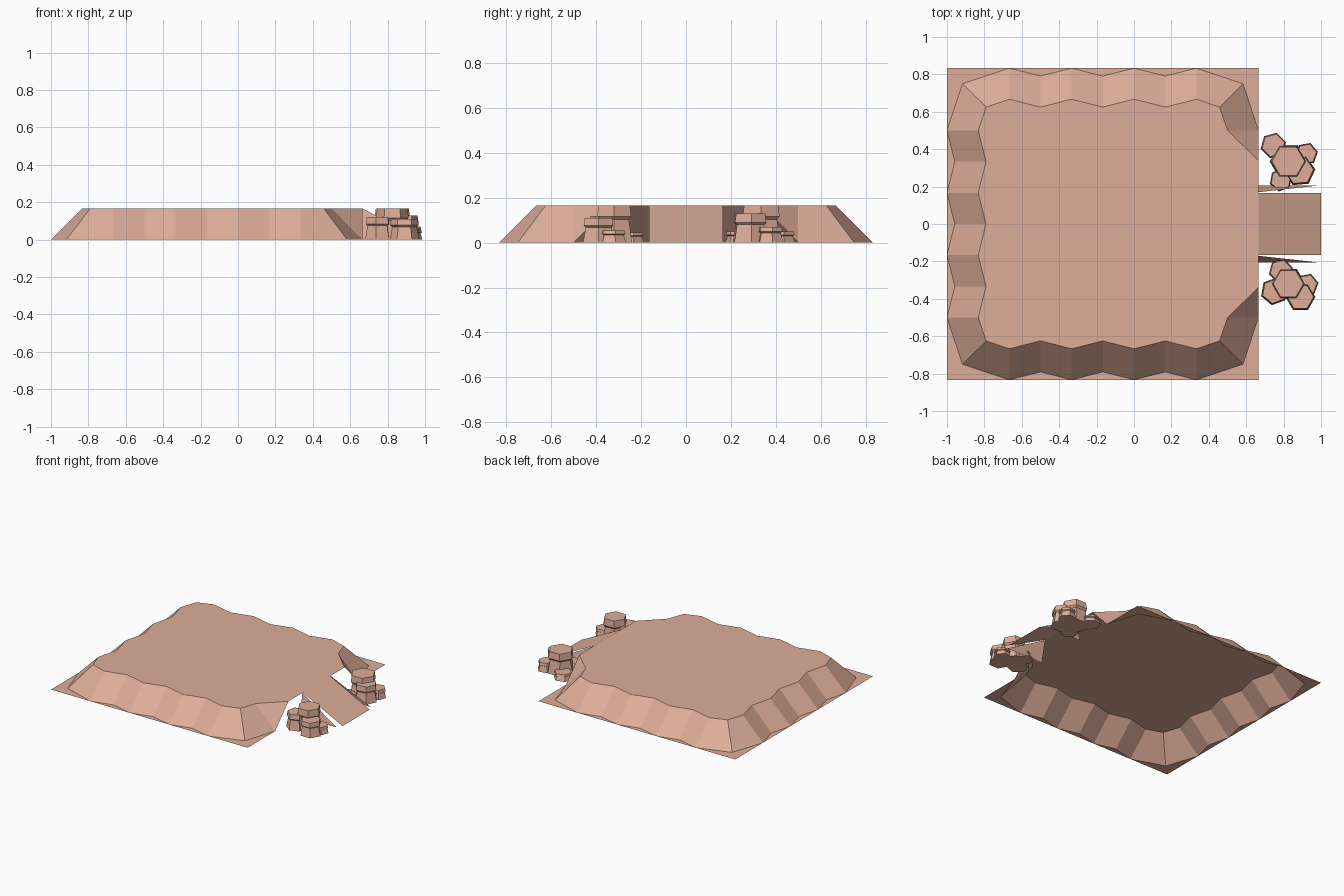
import bpy
import math

cube = bpy.data.objects.get("Cube")
if cube:
    bpy.data.objects.remove(cube, do_unlink=True)

# Single clay colour
clay = bpy.data.materials.new("clay")
clay.use_nodes = True
COLOUR = (0.73, 0.42, 0.32, 1)
clay.diffuse_color = COLOUR
clay.node_tree.nodes["Principled BSDF"].inputs["Base Color"].default_value = COLOUR

HEIGHT = 0.167
EDGE_X, EDGE_Y = 0.665, 0.833


def add_mesh(name, verts, faces):
    mesh = bpy.data.meshes.new(name)
    mesh.from_pydata(verts, [], faces)
    mesh.materials.append(clay)
    mesh.update()
    obj = bpy.data.objects.new(name, mesh)
    bpy.context.collection.objects.link(obj)
    return obj


def outline(start, corner, side_y, back_x, notch):
    """Zigzag rim running counter-clockwise from the ramp side, mirrored in y."""
    half = list(start)
    half += [(1 / 3 - i / 6, side_y - notch * (i % 2)) for i in range(7)]
    half.append(corner)
    half += [(back_x + notch * (i % 2), 0.5 - i / 6) for i in range(4)]
    return half + [(x, -y) for x, y in reversed(half[:-1])]


foot = outline([(EDGE_X, 0.5), (0.583, 0.75)], (-0.917, 0.75), EDGE_Y, -1, 0.042)
rim = outline([(0.5, 0.5), (0.458, 0.625)], (-0.79, 0.625), 0.667, -0.833, 0.042)
n = len(foot)

# Plateau: flat top and faceted slopes, open below and beside the ramp
verts = [(x, y, 0) for x, y in foot] + [(x, y, HEIGHT) for x, y in rim]
verts += [(EDGE_X, -0.34, HEIGHT), (EDGE_X, 0.34, HEIGHT)]
faces = [list(range(n, 2 * n + 2))]
faces += [(i, i + 1, n + i + 1, n + i) for i in range(n - 1)]
faces += [(0, n, 2 * n + 1), (n - 1, 2 * n, 2 * n - 1)]
add_mesh("plateau", verts, faces)


# Flat ground between the slope foot and the square border
def on_border(p):
    return abs(p[1]) > EDGE_Y - 0.001 or p[0] < -0.999 or p[0] > EDGE_X - 0.001


ground_verts, ground_faces = [], []
touch = [i for i, p in enumerate(foot) if on_border(p)]
for a, b in zip(touch, touch[1:]):
    patch = list(reversed(foot[a:b + 1]))
    (xa, ya), (xb, yb) = foot[a], foot[b]
    if abs(xa - xb) > 0.01 and abs(ya - yb) > 0.01:      # square corner
        cx = EDGE_X if max(xa, xb) > EDGE_X - 0.001 else -1
        patch.append((cx, math.copysign(EDGE_Y, ya)))
    first = len(ground_verts)
    ground_verts += [(x, y, 0) for x, y in patch]
    ground_faces.append(list(range(first, len(ground_verts))))
add_mesh("ground_border", ground_verts, ground_faces)

# Ramp with a thin triangular bank along each side
W = 0.165
add_mesh("ramp", [(EDGE_X, -W, HEIGHT), (1, -W, 0), (1, W, 0), (EDGE_X, W, HEIGHT)],
         [(0, 1, 2, 3)])
for side, name in ((1, "left_ramp_bank"), (-1, "right_ramp_bank")):
    bank = [(EDGE_X, side * 0.17, HEIGHT), (EDGE_X, side * 0.205, 0), (0.98, side * 0.205, 0)]
    add_mesh(name, bank, [(0, 2, 1) if side > 0 else (0, 1, 2)])


# Six-sided rock columns: flared foot, narrow waist, wider cap
PROFILE = [(1.0, 0), (0.82, 0.62), (0.95, 0.7), (0.88, 1)]


def rock(name, x, y, radius, height, turn):
    pts, quads = [], []
    for scale, level in PROFILE:
        for k in range(6):
            a = math.radians(60 * k + turn)
            pts.append((x + radius * scale * math.cos(a),
                        y + radius * scale * math.sin(a), height * level))
    for r in range(len(PROFILE) - 1):
        for k in range(6):
            j, m = 6 * r + k, 6 * r + (k + 1) % 6
            quads.append((j, m, m + 6, j + 6))
    last = 6 * (len(PROFILE) - 1)
    quads += [tuple(range(5, -1, -1)), tuple(range(last, last + 6))]
    add_mesh(name, pts, quads)


clusters = {
    "back_rock": [(0.825, 0.335, 0.1, HEIGHT, 0), (0.745, 0.42, 0.07, 0.05, 15),
                  (0.922, 0.375, 0.062, 0.07, 10), (0.785, 0.235, 0.062, 0.05, 20),
                  (0.885, 0.285, 0.085, 0.13, 5)],
    "front_rock": [(0.825, -0.32, 0.092, HEIGHT, 0), (0.785, -0.25, 0.066, 0.045, 15),
                   (0.925, -0.325, 0.062, 0.055, 10), (0.75, -0.36, 0.075, 0.12, 20),
                   (0.89, -0.39, 0.08, 0.11, 0)],
}
for name, rocks in clusters.items():
    for i, spec in enumerate(rocks):
        rock(f"{name}_{i + 1}", *spec)
